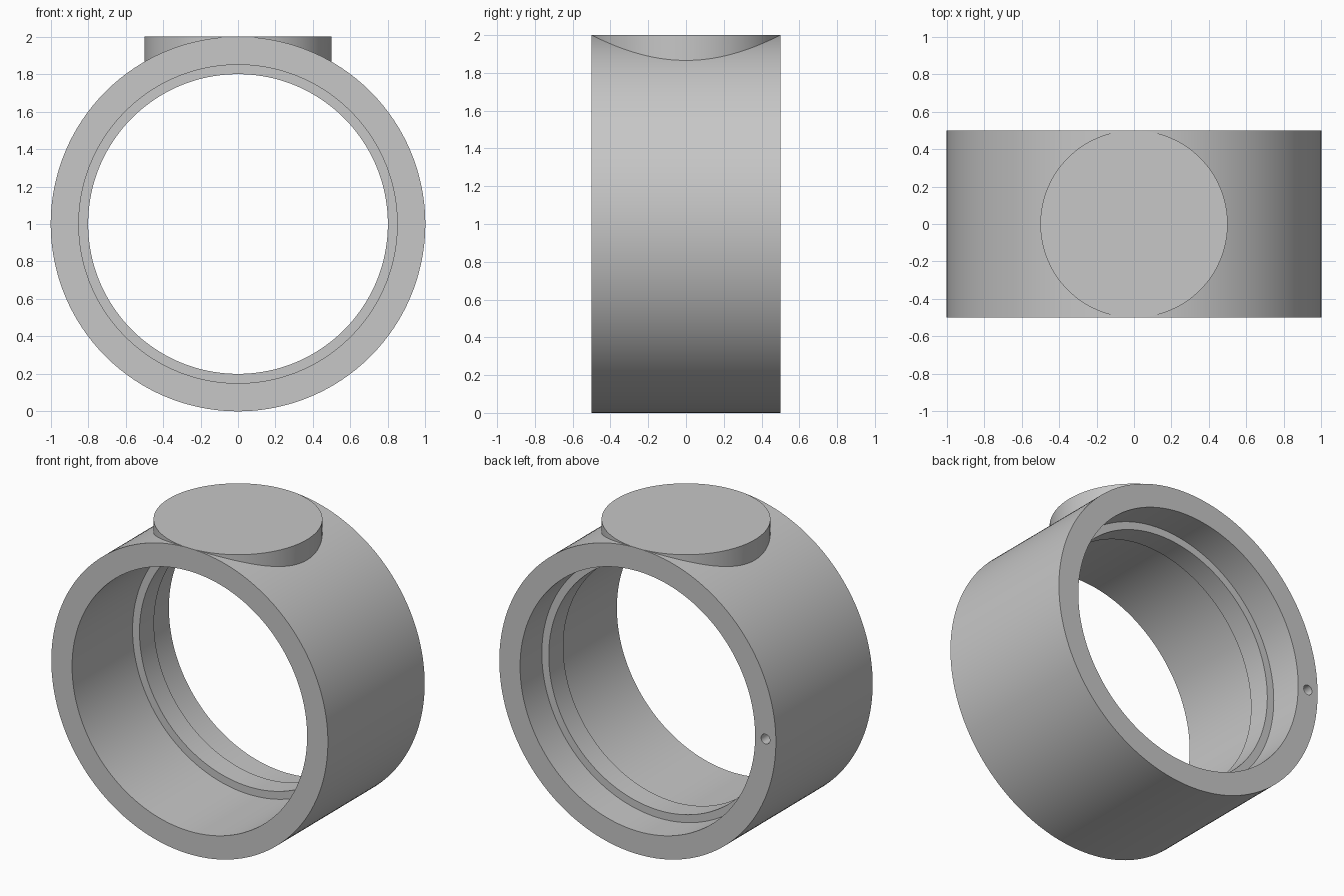
import bpy, bmesh, math
from mathutils import Matrix, Vector

cube = bpy.data.objects.get("Cube")
if cube:
    bpy.data.objects.remove(cube, do_unlink=True)

SEGMENTS = 192
CENTRE = Vector((0, 0, 1))

grey = bpy.data.materials.new("plain_grey")
grey.use_nodes = True
grey.diffuse_color = (0.57, 0.57, 0.57, 1)
grey.node_tree.nodes["Principled BSDF"].inputs["Base Color"].default_value = grey.diffuse_color


def make_object(name, bm):
    bmesh.ops.recalc_face_normals(bm, faces=bm.faces)
    mesh = bpy.data.meshes.new(name)
    bm.to_mesh(mesh)
    bm.free()
    mesh.materials.append(grey)
    obj = bpy.data.objects.new(name, mesh)
    bpy.context.collection.objects.link(obj)
    return obj


def activate(obj):
    bpy.ops.object.select_all(action="DESELECT")
    obj.select_set(True)
    bpy.context.view_layer.objects.active = obj


# Ring body: closed (radius, y) section with an inner lip, swept around the y axis
section = [(1, -0.5), (1, 0.5), (0.85, 0.5), (0.85, 0.275),
           (0.8, 0.275), (0.8, 0.125), (0.85, 0.125), (0.85, -0.5)]
bm = bmesh.new()
loops = []
for i in range(SEGMENTS):
    a = math.tau * i / SEGMENTS
    loops.append([bm.verts.new(CENTRE + Vector((r * math.cos(a), y, r * math.sin(a))))
                  for r, y in section])
for i, loop in enumerate(loops):
    following = loops[(i + 1) % SEGMENTS]
    for j in range(len(section)):
        k = (j + 1) % len(section)
        bm.faces.new((loop[j], loop[k], following[k], following[j]))
ring = make_object("ring_body", bm)

# Small blind hole in the back face
bm = bmesh.new()
bmesh.ops.create_cone(bm, cap_ends=True, segments=32, radius1=0.032, radius2=0.032, depth=0.6,
                      matrix=Matrix.Translation((-0.925, 0.5, 1)) @ Matrix.Rotation(math.pi / 2, 4, "X"))
cutter = make_object("pin_hole_cutter", bm)
cutter.hide_render = True
activate(ring)
cut = ring.modifiers.new("pin_hole", "BOOLEAN")
cut.operation = "DIFFERENCE"
cut.solver = "EXACT"
cut.object = cutter
bpy.ops.object.modifier_apply(modifier=cut.name)
bpy.data.objects.remove(cutter, do_unlink=True)

# Round flat pad on top, its lower edge following the ring's curve
bm = bmesh.new()
bmesh.ops.create_cone(bm, cap_ends=True, segments=128, radius1=0.5, radius2=0.5, depth=0.1,
                      matrix=Matrix.Translation((0, 0, 1.95)))
for v in bm.verts:
    if v.co.z < 1.95:
        v.co.z = 0.995 + math.sqrt(1 - v.co.x ** 2)
base = [f for f in bm.faces if len(f.verts) > 4 and f.calc_center_median().z < 1.99]
bmesh.ops.delete(bm, geom=base, context="FACES_ONLY")
pad = make_object("top_pad", bm)

for obj in (ring, pad):
    activate(obj)
    bpy.ops.object.shade_smooth_by_angle(angle=math.radians(30))
